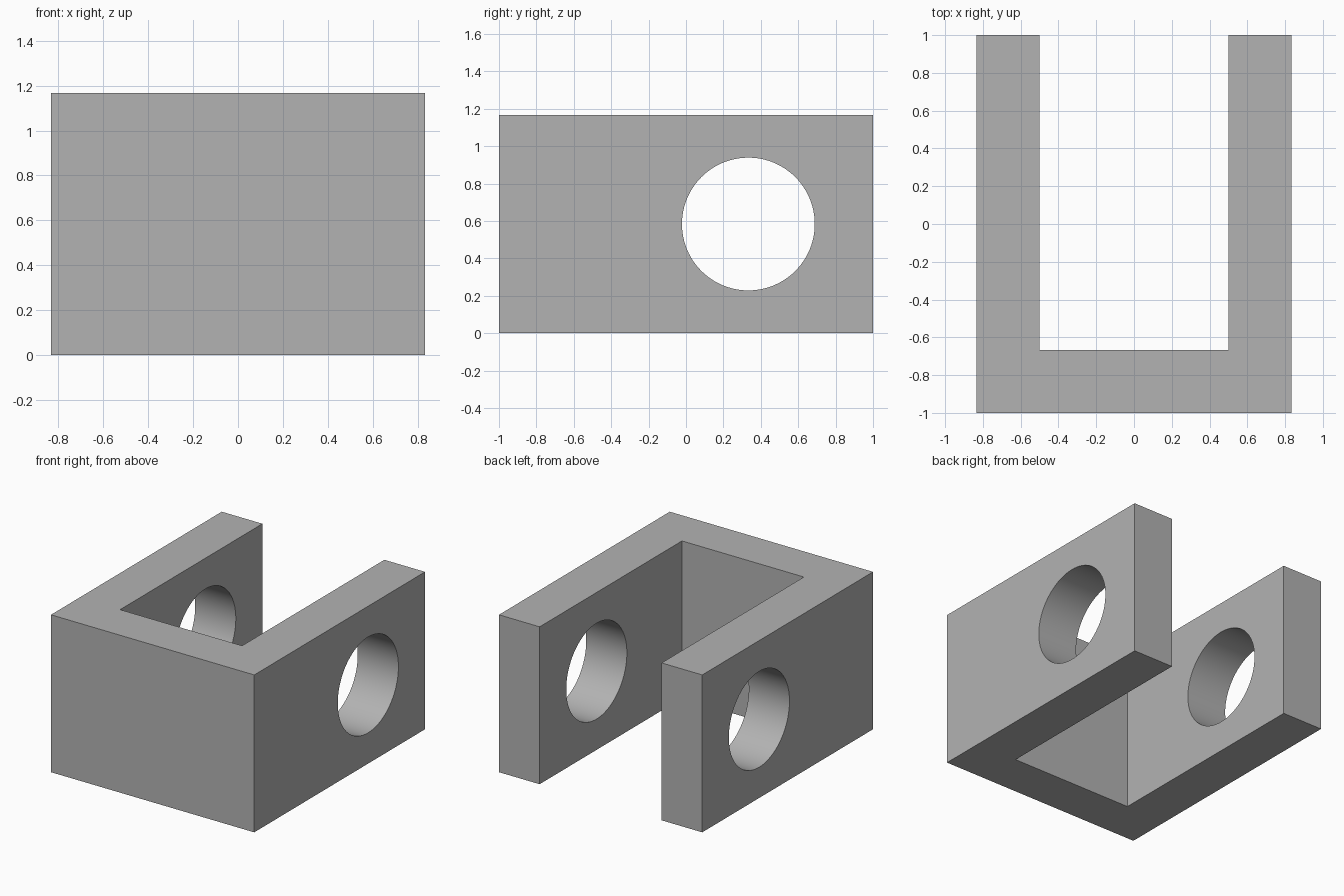
import bpy
import bmesh
import math

old = bpy.data.objects.get("Cube")
if old:
    bpy.data.objects.remove(old, do_unlink=True)

WIDTH, DEPTH, HEIGHT, WALL = 5 / 3, 2.0, 7 / 6, 1 / 3
HOLE_Y, HOLE_RADIUS = 1 / 3, 0.355

# Plain grey material
grey = bpy.data.materials.new("plain grey")
grey.use_nodes = True
colour = (0.45, 0.45, 0.45, 1)
grey.diffuse_color = colour
grey.node_tree.nodes["Principled BSDF"].inputs["Base Color"].default_value = colour

# U-shaped bracket: floor plan extruded upwards
x, y = WIDTH / 2, DEPTH / 2
xi, yi = x - WALL, -y + WALL
plan = [(-x, -y), (x, -y), (x, y), (xi, y), (xi, yi), (-xi, yi), (-xi, y), (-x, y)]
bm = bmesh.new()
base = bm.faces.new([bm.verts.new((px, py, 0)) for px, py in plan])
top = bmesh.ops.extrude_face_region(bm, geom=[base])["geom"]
bmesh.ops.translate(bm, vec=(0, 0, HEIGHT),
                    verts=[v for v in top if isinstance(v, bmesh.types.BMVert)])
bmesh.ops.recalc_face_normals(bm, faces=bm.faces)
mesh = bpy.data.meshes.new("bracket")
bm.to_mesh(mesh)
bm.free()
mesh.materials.append(grey)
bracket = bpy.data.objects.new("bracket", mesh)
bpy.context.collection.objects.link(bracket)

# Cross bore through both arms
bpy.ops.mesh.primitive_cylinder_add(vertices=96, radius=HOLE_RADIUS, depth=WIDTH + 1,
                                    location=(0, HOLE_Y, HEIGHT / 2),
                                    rotation=(0, math.pi / 2, 0))
cutter = bpy.context.object
cutter.name = "bore_cutter"
cutter.data.materials.append(grey)
cutter.hide_render = True
bore = bracket.modifiers.new("bore", 'BOOLEAN')
bore.operation = 'DIFFERENCE'
bore.solver = 'EXACT'
bore.object = cutter

# Apply the cut and smooth only the bore walls
bpy.ops.object.select_all(action='DESELECT')
bracket.select_set(True)
bpy.context.view_layer.objects.active = bracket
bpy.ops.object.modifier_apply(modifier=bore.name)
bpy.data.objects.remove(cutter, do_unlink=True)
bpy.ops.object.shade_smooth_by_angle(angle=math.radians(30))
